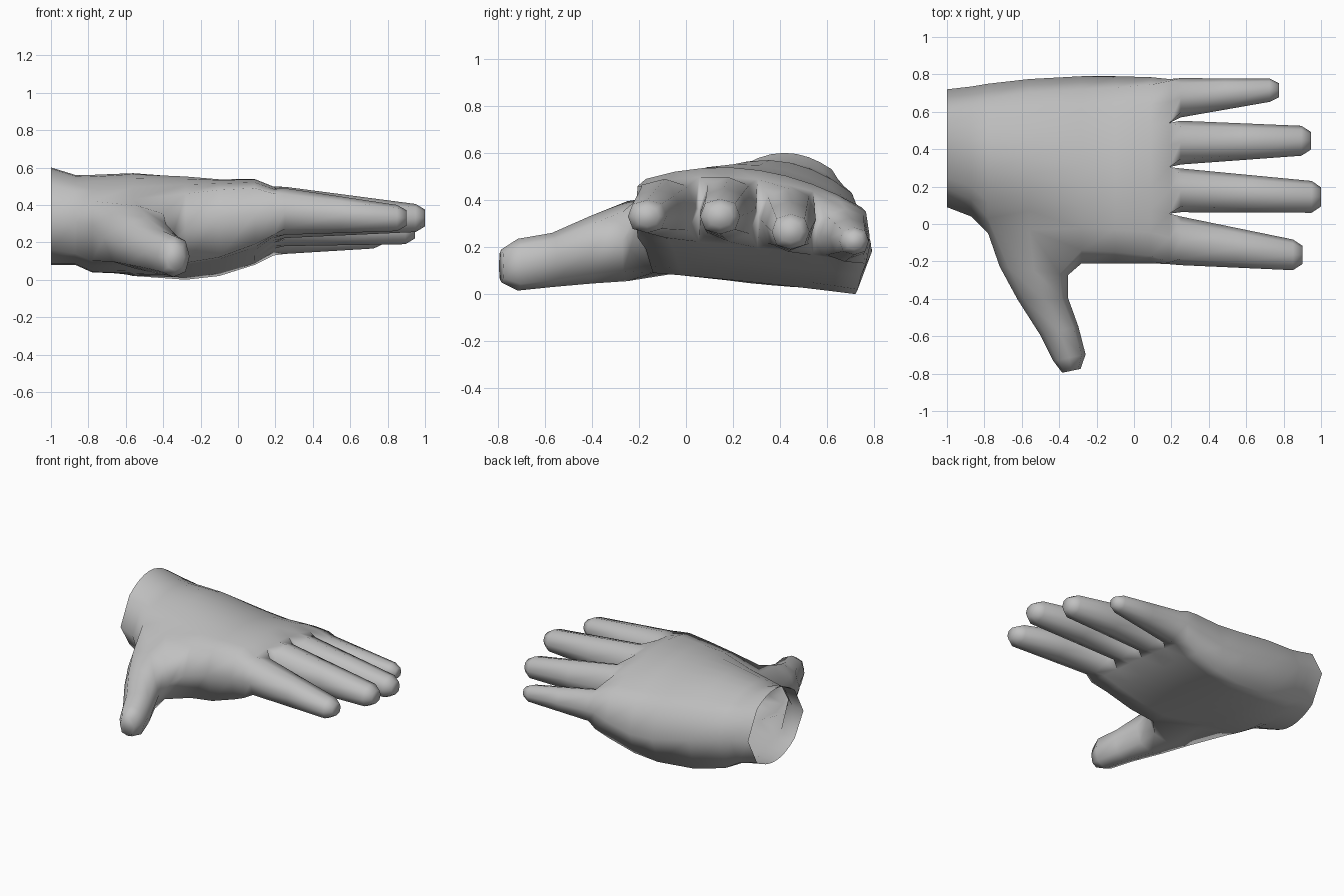
import bpy, bmesh
from math import cos, sin, radians

cube = bpy.data.objects.get("Cube")
if cube:
    bpy.data.objects.remove(cube, do_unlink=True)

skin = bpy.data.materials.new("light_grey")
skin.use_nodes = True
grey = (0.53, 0.53, 0.53, 1)
skin.diffuse_color = grey
skin.node_tree.nodes["Principled BSDF"].inputs["Base Color"].default_value = grey

bm = bmesh.new()
COLUMNS = 9  # two spans per finger across the palm


def through(values, u):
    """Smooth curve through three heights at u = 0, 0.5 and 1."""
    a, b, c = values
    return a * (1 - u) * (1 - 2 * u) + 4 * b * u * (1 - u) + c * u * (2 * u - 1)


def palm_ring(x, y_range, inset, sides, tops, bottoms):
    """One cross-section of the palm, kept as named rows of vertices."""
    low, high = y_range
    row = {"top": [], "bottom": []}
    for name, heights in (("top", tops), ("bottom", bottoms)):
        for j in range(COLUMNS):
            u = j / (COLUMNS - 1)
            u += .1 * u * (1 - u)  # the index side is a little wider
            y = low + inset + u * (high - low - 2 * inset)
            row[name].append(bm.verts.new((x, y, through(heights, u))))
    row["near"] = bm.verts.new((x, low, sides[0]))
    row["far"] = bm.verts.new((x, high, sides[1]))
    return row


def loop_of(row):
    return row["top"] + [row["far"]] + row["bottom"][::-1] + [row["near"]]


def bridge(a, b, skip=()):
    n = len(a)
    for i in range(n):
        if i not in skip:
            bm.faces.new((a[i], a[(i + 1) % n], b[(i + 1) % n], b[i]))


def octagon(centre, across, half_width, half_height):
    """Eight-sided section, starting at the upper corner on the low side."""
    ring = []
    for i in range(8):
        a = radians(135 - 45 * i)
        fullness = 1.06 if i % 2 == 0 else 1
        w = cos(a) * half_width * fullness
        h = sin(a) * half_height * fullness
        ring.append(bm.verts.new((centre[0] + across[0] * w,
                                  centre[1] + across[1] * w, centre[2] + h)))
    return ring


def grow(base, sections):
    """Extend a limb from an eight-vertex base loop and close its tip."""
    for section in sections:
        ring = octagon(*section)
        bridge(base, ring)
        base = ring
    bm.faces.new(base)


# Wrist and palm, from the open cuff to the finger roots
rows = [palm_ring(*r) for r in (
    (-1.0, (.09, .72), .10, (.32, .34), (.51, .60, .53), (.16, .08, .15)),
    (-.87, (.04, .735), .09, (.31, .32), (.47, .56, .49), (.14, .08, .12)),
    (-.78, (-.05, .75), .08, (.29, .30), (.42, .56, .46), (.10, .04, .07)),
    (-.56, (-.10, .775), .07, (.28, .25), (.43, .57, .43), (.09, .04, .02)),
    (-.28, (-.21, .79), .07, (.28, .19), (.46, .55, .39), (.09, .05, .00)),
    (-.10, (-.21, .79), .06, (.33, .18), (.48, .53, .37), (.12, .08, .02)),
    (.09, (-.21, .785), .04, (.35, .22), (.49, .53, .37), (.19, .13, .08)),
    (.19, (-.215, .775), .01, (.36, .25), (.46, .49, .35), (.24, .20, .13)))]

# The two side spans next to the thumb root stay open
thumb_gap = (2 * COLUMNS, 2 * COLUMNS + 1)
for i in range(len(rows) - 1):
    bridge(loop_of(rows[i]), loop_of(rows[i + 1]), thumb_gap if i in (2, 3) else ())

# Thumb
root = rows[2:5]
thumb_base = ([r["top"][0] for r in root] + [root[2]["near"]]
              + [r["bottom"][0] for r in root[::-1]] + [root[0]["near"]])
lean = (.98, .2)
grow(thumb_base, [
    ((-.535, -.25, .225), (.99, -.12), .185, .17),
    ((-.487, -.40, .19), (.99, .05), .135, .145),
    ((-.40, -.57, .145), lean, .105, .115),
    ((-.345, -.715, .125), lean, .088, .11),
    ((-.335, -.785, .12), lean, .05, .07)])

# Web between neighbouring fingers: one middle vertex at each root boundary
end = rows[-1]
webs = [end["near"]]
for j in (2, 4, 6):
    webs.append(bm.verts.new((end["top"][j].co + end["bottom"][j].co) / 2))
webs.append(end["far"])

# Fingers: tip x, then (y, z, half width, half height) at root and tip
fingers = (
    (.90, (-.09, .365, .13, .125), (-.165, .33, .082, .07)),
    (1.0, (.18, .36, .117, .137), (.145, .33, .085, .075)),
    (.945, (.435, .315, .117, .135), (.445, .265, .080, .075)),
    (.775, (.675, .25, .105, .112), (.715, .225, .062, .058)))
for k, (tip, start, finish) in enumerate(fingers):
    j = 2 * k
    base = (end["top"][j:j + 3] + [webs[k + 1]]
            + end["bottom"][j:j + 3][::-1] + [webs[k]])
    sections = []
    for t, x in ((0, .25), (.5, (.2 + tip) / 2), (1, tip - .05)):
        y, z, w, h = (a + (b - a) * t for a, b in zip(start, finish))
        sections.append(((x, y, z), (0, 1), w, h))
    y, z, w, h = finish
    sections.append(((tip, y, z), (0, 1), w * .6, h * .6))
    grow(base, sections)

bmesh.ops.recalc_face_normals(bm, faces=bm.faces)
mesh = bpy.data.meshes.new("hand")
bm.to_mesh(mesh)
bm.free()
mesh.materials.append(skin)
mesh.shade_smooth()
hand = bpy.data.objects.new("hand", mesh)
bpy.context.collection.objects.link(hand)
